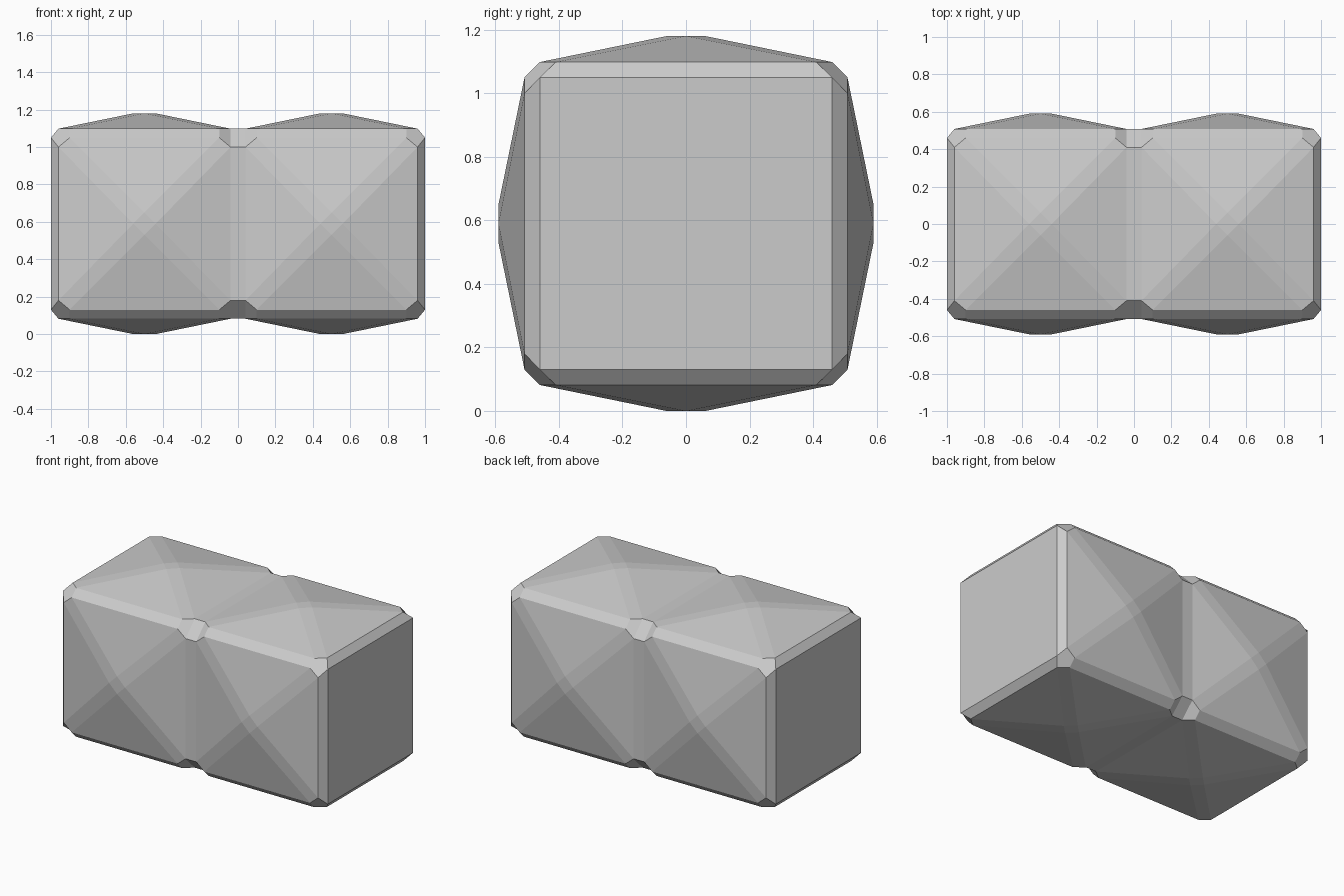
import bpy, bmesh
from mathutils import Vector

if "Cube" in bpy.data.objects:
    bpy.data.objects.remove(bpy.data.objects["Cube"])

CZ = 0.59            # height of the long axis
PEAK, BASE = 0.59, 0.508
bm = bmesh.new()


def place(p, sx, k):
    """Mirror (x, across, outward) along x, then turn k quarter turns about the long axis."""
    x, u, d = p
    for _ in range(k):
        u, d = d, -u
    return Vector((x * sx, u, d + CZ))


def face(points):
    bm.faces.new([bm.verts.new(p) for p in points])


# corners of one bevelled pyramid panel
A, C = (.56, 0, PEAK), (.44, 0, PEAK)
B = {s: (.5, .06 * s, PEAK) for s in (1, -1)}
E = {s: (.96, .41 * s, BASE) for s in (1, -1)}
T = {s: (.90, .46 * s, BASE) for s in (1, -1)}
V = {s: (.10, .46 * s, BASE) for s in (1, -1)}
M = {s: (.04, .41 * s, BASE) for s in (1, -1)}
N = {s: (1.0, .46 * s, .46) for s in (1, -1)}

for k in range(4):
    n = (k + 1) % 4
    for sx in (1, -1):
        def f(*pts):
            face([place(p, sx, k) for p in pts])

        def seam(here, there):
            face([place(p, sx, k) for p in here] + [place(p, sx, n) for p in there])

        # pyramid panel: flat tip, end and middle slopes, end bevel
        f(A, B[1], C, B[-1])
        f(A, E[-1], E[1])
        f(C, M[1], M[-1])
        f(E[-1], N[-1], N[1], E[1])
        # side slopes and hip bevels
        for s in (1, -1):
            f(B[s], T[s], V[s])
            f(A, E[s], T[s], B[s])
            f(C, M[s], V[s], B[s])
        # long edge bevel, end corner and notch cheek shared with next side
        seam((T[1], V[1]), (V[-1], T[-1]))
        seam((N[1], E[1], T[1]), (T[-1], E[-1]))
        seam((M[1], V[1]), (V[-1], M[-1]))
    # valley strip and notch floor across the middle
    face([place(M[-1], 1, k), place(M[1], 1, k), place(M[1], -1, k), place(M[-1], -1, k)])
    face([place(M[1], 1, k), place(M[1], -1, k), place(M[-1], -1, n), place(M[-1], 1, n)])

# square end caps
for sx in (1, -1):
    face([place(N[1], sx, k) for k in range(4)])

bmesh.ops.remove_doubles(bm, verts=bm.verts, dist=0.0005)
bmesh.ops.recalc_face_normals(bm, faces=bm.faces)
mesh = bpy.data.meshes.new("double_block")
bm.to_mesh(mesh)
bm.free()
obj = bpy.data.objects.new("double_block", mesh)
bpy.context.collection.objects.link(obj)
